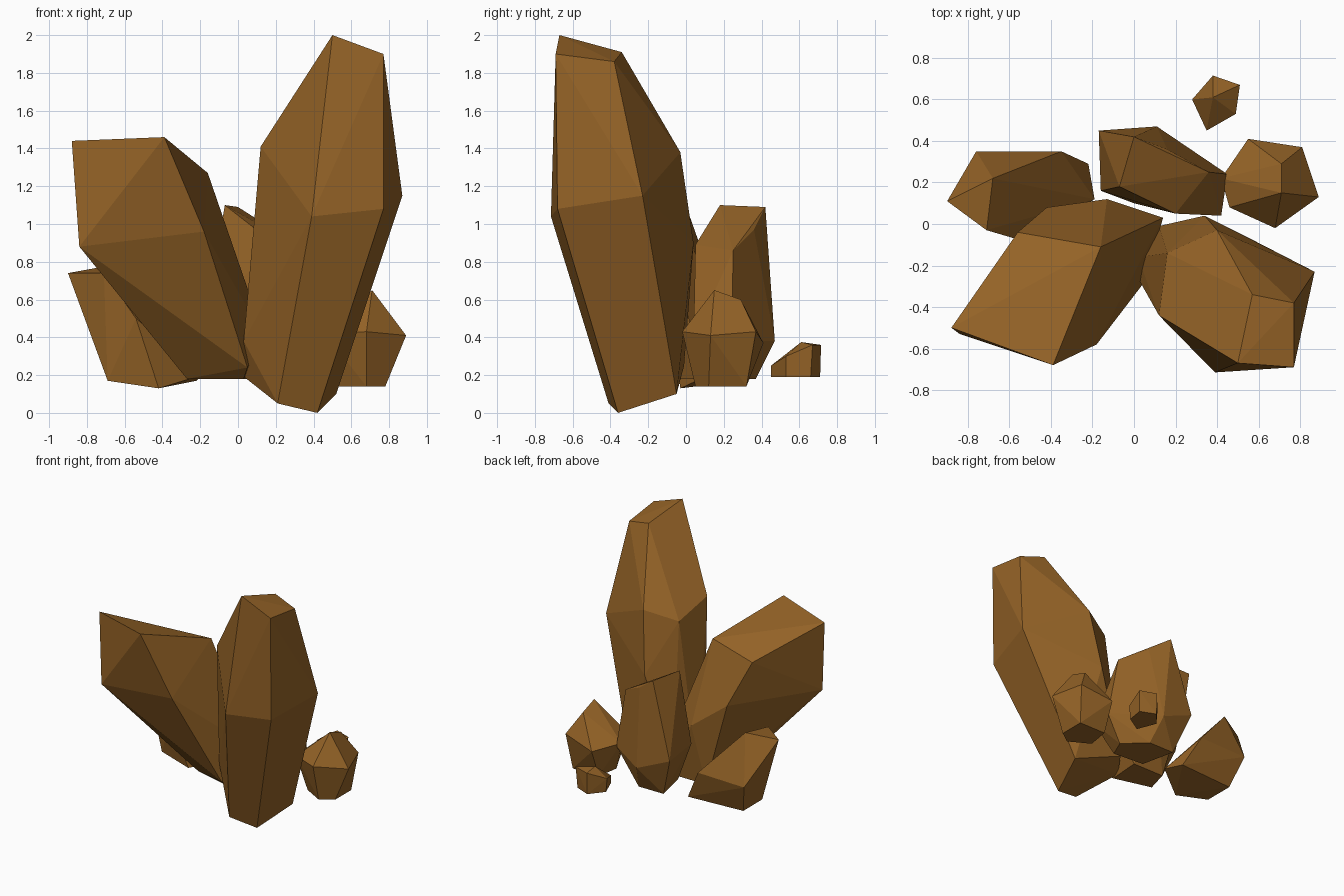
import bpy, bmesh, math

amber = bpy.data.materials.new("amber_brown")
amber.diffuse_color = (0.30, 0.125, 0.02, 1.0)


def crystal(name, *rings):
    """Faceted solid stretched over a few rings of corner points, tip to base."""
    bm = bmesh.new()
    for ring in rings:
        for p in ring:
            bm.verts.new(p)
    res = bmesh.ops.convex_hull(bm, input=bm.verts[:])
    loose = {g for g in res["geom_interior"] + res["geom_unused"]
             if isinstance(g, bmesh.types.BMVert)}
    bmesh.ops.delete(bm, geom=list(loose), context='VERTS')
    bmesh.ops.dissolve_limit(bm, angle_limit=math.radians(3),
                             verts=bm.verts[:], edges=bm.edges[:])
    bmesh.ops.recalc_face_normals(bm, faces=bm.faces[:])
    me = bpy.data.meshes.new(name)
    bm.to_mesh(me)
    bm.free()
    me.materials.append(amber)
    ob = bpy.data.objects.new(name, me)
    bpy.context.collection.objects.link(ob)
    return ob


# Tall crystal leaning forward and right
crystal("tall_crystal",
        [(.50, -.67, 2.0), (.77, -.69, 1.90), (.77, -.38, 1.86), (.57, -.34, 1.91)],
        [(.12, -.44, 1.41), (.16, -.14, 1.31), (.40, -.03, 1.38),
         (.87, -.23, 1.15), (.77, -.68, 1.08), (.39, -.715, 1.04)],
        [(.34, .04, .9), (.03, -.28, .38), (.02, -.16, .2), (.12, -.01, .25)],
        [(.42, -.36, 0), (.21, -.41, .05), (.52, -.05, .10)])

# Broad crystal leaning forward and left
crystal("broad_crystal",
        [(-.88, -.50, 1.44), (-.39, -.68, 1.46), (-.16, -.11, 1.27),
         (-.43, -.16, 1.26), (-.56, -.04, 1.21)],
        [(-.84, -.53, .88), (-.18, -.58, .96), (-.42, .08, .87),
         (-.13, .12, .65), (.14, .03, .4)],
        [(.05, -.28, .24), (.03, -.2, .18), (-.27, -.12, .18),
         (-.22, .06, .18), (.05, .06, .18)])

# Upright crystal at the back
crystal("back_crystal",
        [(-.07, .18, 1.10), (.0, .42, 1.09), (.16, .36, .97),
         (.36, .25, .86), (.2, .05, .89)],
        [(-.16, .16, .53), (-.17, .45, .5), (.11, .47, .38),
         (.45, .24, .38), (.42, .04, .4)],
        [(-.06, .37, .18), (.16, .37, .18), (.32, .22, .18),
         (.26, .08, .18), (.0, .1, .18)])

# Low crystal leaning out to the left
crystal("left_crystal",
        [(-.90, .11, .74), (-.71, -.03, .74), (-.68, .22, .78)],
        [(-.76, .35, .41), (-.35, .35, .42), (-.54, -.08, .5)],
        [(-.69, .26, .17), (-.69, .02, .17), (-.42, -.03, .13),
         (-.19, .12, .2), (-.22, .29, .17)])

# Pointed crystal on the right
crystal("right_crystal",
        [(.71, .15, .65), (.71, .29, .60)],
        [(.81, .37, .43), (.89, .13, .41), (.68, -.02, .43),
         (.46, .08, .42), (.42, .22, .40), (.55, .41, .37)],
        [(.68, .05, .14), (.78, .12, .14), (.78, .32, .14),
         (.55, .32, .14), (.52, .14, .14)])

# Small loose chip behind
crystal("small_chip",
        [(.38, .61, .375), (.38, .715, .36), (.51, .67, .36)],
        [(.28, .60, .30), (.49, .53, .30), (.35, .45, .25)],
        [(.29, .60, .19), (.38, .71, .19), (.50, .66, .19),
         (.48, .53, .19), (.35, .45, .19)])
